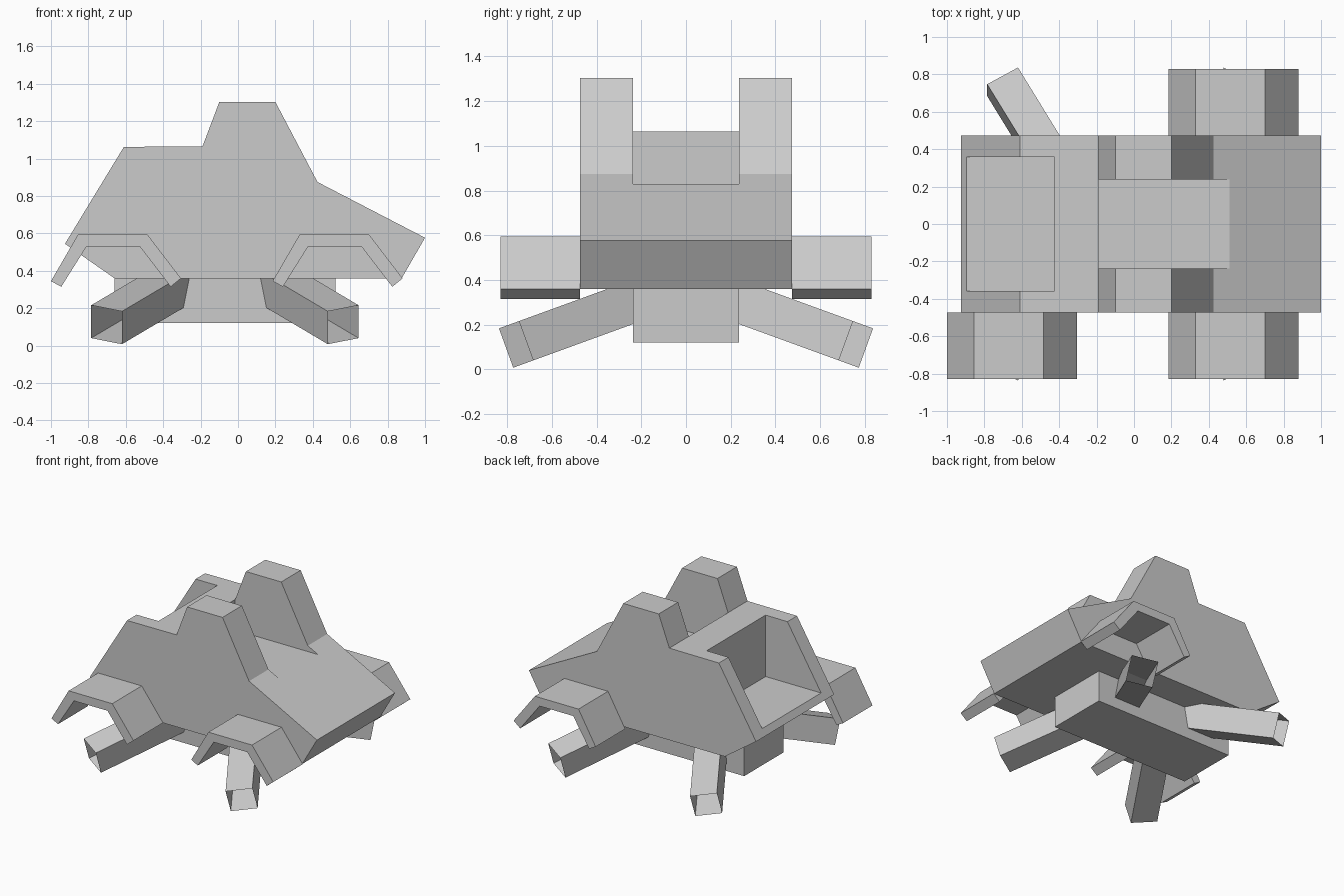
import bpy, bmesh
from math import radians
from mathutils import Matrix, Vector

if "Cube" in bpy.data.objects:
    bpy.data.objects.remove(bpy.data.objects["Cube"])


def finish(name, bm):
    bmesh.ops.recalc_face_normals(bm, faces=bm.faces)
    mesh = bpy.data.meshes.new(name)
    bm.to_mesh(mesh)
    bm.free()
    ob = bpy.data.objects.new(name, mesh)
    bpy.context.collection.objects.link(ob)
    return ob


def extrude_profile(name, pts, y0, y1):
    """Extrude an x-z outline along y."""
    bm = bmesh.new()
    face = bm.faces.new([bm.verts.new((x, y0, z)) for x, z in pts])
    ext = bmesh.ops.extrude_face_region(bm, geom=[face])
    bmesh.ops.translate(bm, vec=(0, y1 - y0, 0),
                        verts=[v for v in ext["geom"] if isinstance(v, bmesh.types.BMVert)])
    return finish(name, bm)


def box(name, x0, x1, half_y, z0, z1):
    return extrude_profile(name, [(x0, z0), (x1, z0), (x1, z1), (x0, z1)], -half_y, half_y)


def cut(target, cutter):
    mod = target.modifiers.new("cut", 'BOOLEAN')
    mod.operation = 'DIFFERENCE'
    mod.solver = 'EXACT'
    mod.object = cutter
    bpy.context.view_layer.objects.active = target
    bpy.ops.object.modifier_apply(modifier=mod.name)
    bpy.data.objects.remove(cutter)


# Main hull with two raised shoulders
hull = extrude_profile("hull", [
    (-0.925, 0.545), (-0.61, 1.063), (-0.19, 1.065), (-0.10, 1.303), (0.20, 1.303),
    (0.425, 0.875), (1.0, 0.577), (0.875, 0.36), (-0.66, 0.36)], -0.473, 0.473)

# Channel between the shoulders, and the open bay at the back
cut(hull, box("channel_cutter", -0.19, 0.9, 0.238, 0.83, 1.6))
cut(hull, box("bay_cutter", -1.2, -0.425, 0.357, 0.593, 1.6))

# Keel block under the hull
box("keel", -0.66, 0.52, 0.238, 0.12, 0.365)

# Bent plate guards: three of them, the fourth corner has none
GUARD = [(-1.0, 0.345), (-0.855, 0.595), (-0.485, 0.595), (-0.305, 0.36),
         (-0.36, 0.315), (-0.525, 0.53), (-0.81, 0.53), (-0.945, 0.315)]
for name, dx, y0, y1 in (("guard_front_left", 0, -0.83, -0.473),
                         ("guard_front_right", 1.185, -0.83, -0.473),
                         ("guard_back_right", 1.185, 0.473, 0.83)):
    extrude_profile(name, [(x + dx, z) for x, z in GUARD], y0, y1)

# Splayed square-tube legs, open at the outer end
LENGTH = 0.78
for sx in (-1, 1):
    for sy in (-1, 1):
        bm = bmesh.new()
        bmesh.ops.create_cube(bm, size=1)
        end = [f for f in bm.faces if f.normal.y > 0.9]
        bmesh.ops.delete(bm, geom=end, context='FACES_ONLY')
        shape = (Matrix.Rotation(radians(-20), 4, 'X') @ Matrix.Rotation(radians(30), 4, 'Z')
                 @ Matrix.Translation((0, -LENGTH / 2, 0))
                 @ Matrix.Diagonal((0.19, LENGTH, 0.187, 1)))
        place = (Matrix.Translation((-0.07, 0, 0)) @ Matrix.Diagonal((-sx, sy, 1, 1))
                 @ Matrix.Translation((-0.6325, 0.76, 0.112)))
        bmesh.ops.transform(bm, matrix=place @ shape, verts=bm.verts)
        finish(f"leg_{'back' if sy > 0 else 'front'}_{'right' if sx > 0 else 'left'}", bm)
